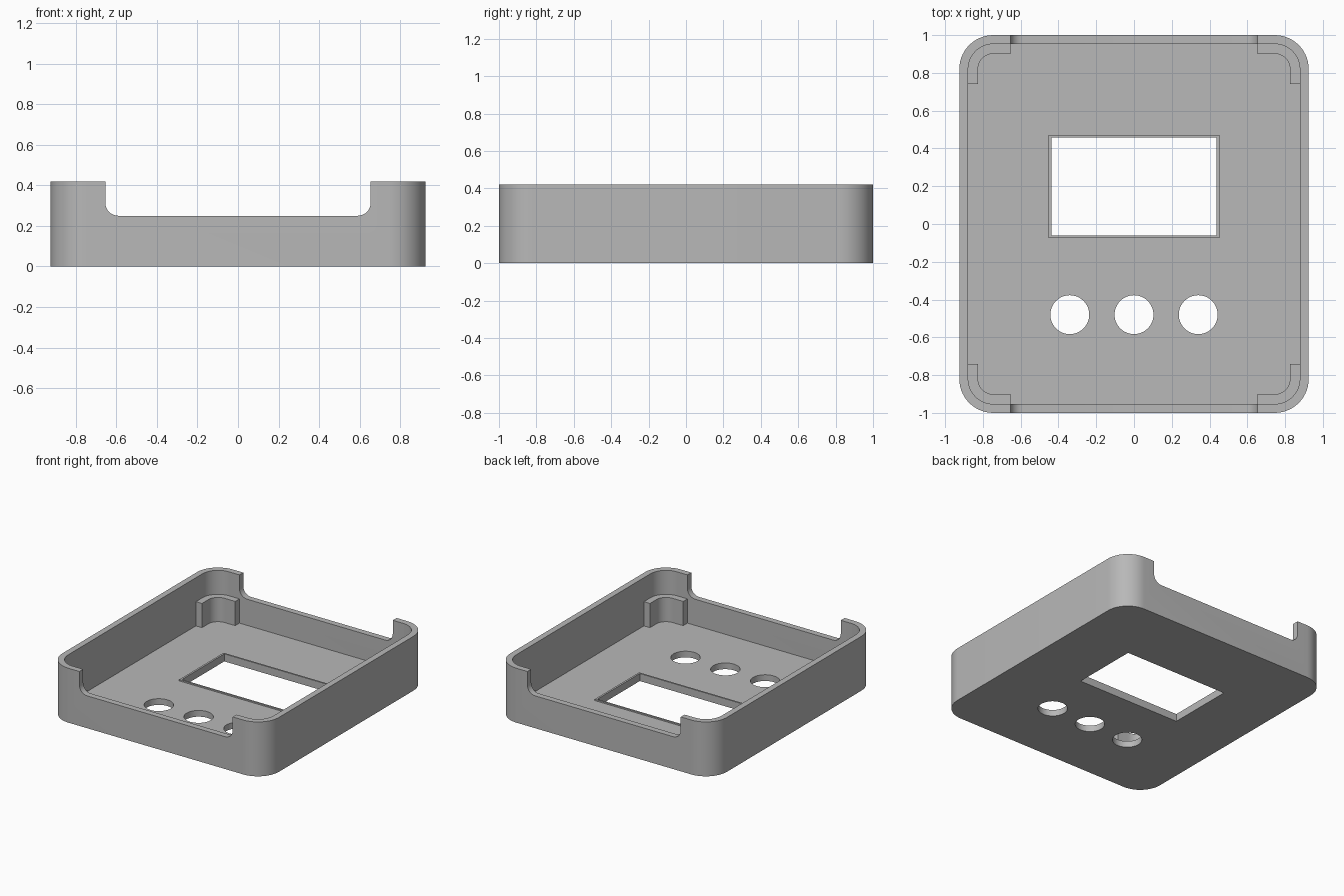
import bpy, bmesh
from math import pi, cos, sin

cube = bpy.data.objects.get("Cube")
if cube:
    bpy.data.objects.remove(cube, do_unlink=True)

HALF_X, HALF_Y, HEIGHT = 0.925, 1.0, 0.42
RADIUS, WALL, FLOOR = 0.18, 0.047, 0.048
NOTCH_X, NOTCH_Z, POST_Y, POST_TOP = 0.655, 0.25, 0.74, 0.235

grey = bpy.data.materials.new("grey plastic")
grey.use_nodes = True
grey.diffuse_color = (0.48, 0.48, 0.48, 1)
grey.node_tree.nodes["Principled BSDF"].inputs["Base Color"].default_value = grey.diffuse_color


def arc(cx, cy, r, start, end, steps=14):
    """Points along an arc, angles in quarter turns."""
    angles = [(start + (end - start) * i / steps) * pi / 2 for i in range(steps + 1)]
    return [(cx + r * cos(a), cy + r * sin(a)) for a in angles]


def rounded_rect(hx, hy, r):
    corners = [(1, 1), (-1, 1), (-1, -1), (1, -1)]
    return [p for i, (sx, sy) in enumerate(corners)
            for p in arc(sx * (hx - r), sy * (hy - r), r, i, i + 1)]


def rect(x0, x1, y0, y1):
    return [(x0, y0), (x1, y0), (x1, y1), (x0, y1)]


def prism(name, outline, low, high, along_y=False):
    """Extrude an outline along z, or an x-z outline along y."""
    bm = bmesh.new()
    place = (lambda u, v: (u, low, v)) if along_y else (lambda u, v: (u, v, low))
    face = bm.faces.new([bm.verts.new(place(u, v)) for u, v in outline])
    new = bmesh.ops.extrude_face_region(bm, geom=[face])["geom"]
    shift = (0, high - low, 0) if along_y else (0, 0, high - low)
    bmesh.ops.translate(bm, vec=shift, verts=[g for g in new if isinstance(g, bmesh.types.BMVert)])
    bmesh.ops.recalc_face_normals(bm, faces=bm.faces)
    mesh = bpy.data.meshes.new(name)
    bm.to_mesh(mesh)
    bm.free()
    mesh.materials.append(grey)
    obj = bpy.data.objects.new(name, mesh)
    bpy.context.collection.objects.link(obj)
    return obj


def cut(obj, *cutters):
    for cutter in cutters:
        mod = obj.modifiers.new("cut", "BOOLEAN")
        mod.operation, mod.solver, mod.object = "DIFFERENCE", "EXACT", cutter
        cutter.hide_render = True
    bpy.context.view_layer.update()
    graph = bpy.context.evaluated_depsgraph_get()
    mesh = bpy.data.meshes.new_from_object(obj.evaluated_get(graph))
    obj.modifiers.clear()
    obj.data = mesh


# Tray shell with hollow inside
shell = prism("tray_shell", rounded_rect(HALF_X, HALF_Y, RADIUS), 0, HEIGHT)
hollow = prism("hollow_cutter", rounded_rect(HALF_X - WALL, HALF_Y - WALL, RADIUS - WALL), FLOOR, 1)

# Front and back notches with rounded lower corners
r = 0.065
notch_outline = (arc(NOTCH_X - r, NOTCH_Z + r, r, 4, 3, 8)
                 + arc(r - NOTCH_X, NOTCH_Z + r, r, 3, 2, 8)
                 + [(-NOTCH_X, 1), (NOTCH_X, 1)])
notch = prism("notch_cutter", notch_outline, -1.2, 1.2, along_y=True)

# Display window and three button holes
window = prism("window_cutter", rect(-0.437, 0.437, -0.06, 0.457), -1, 1)
holes = [prism("hole_cutter", arc(x, -0.48, 0.103, 0, 4, 48)[:-1], -1, 1)
         for x in (-0.34, 0, 0.34)]

# Thin lip around the window
lip = prism("window_lip", rect(-0.452, 0.452, -0.073, 0.47), FLOOR - 0.01, FLOOR + 0.01)

cut(shell, hollow, notch, window, *holes)
cut(lip, window)
for cutter in [hollow, notch, window] + holes:
    bpy.data.objects.remove(cutter, do_unlink=True)

# Curved corner posts that follow the inner wall
cx, cy = HALF_X - RADIUS, HALF_Y - RADIUS
outer_r, inner_r = RADIUS - WALL + 0.005, RADIUS - WALL - 0.052
post_outline = ([(cx + outer_r, POST_Y)] + arc(cx, cy, outer_r, 0, 1) + [(NOTCH_X, cy + outer_r)]
                + [(NOTCH_X, cy + inner_r)] + arc(cx, cy, inner_r, 1, 0) + [(cx + inner_r, POST_Y)])
parts = [shell, lip]
for sx, side in ((1, "left"), (-1, "right")):
    for sy, end in ((1, "back"), (-1, "front")):
        outline = [(sx * x, sy * y) for x, y in post_outline]
        parts.append(prism(f"{end}_{side}_corner_post", outline, FLOOR - 0.01, POST_TOP))

# Smooth the rounded corners, keep hard edges
bpy.ops.object.select_all(action="DESELECT")
for part in parts:
    part.select_set(True)
bpy.context.view_layer.objects.active = shell
bpy.ops.object.shade_smooth_by_angle(angle=pi / 6)
